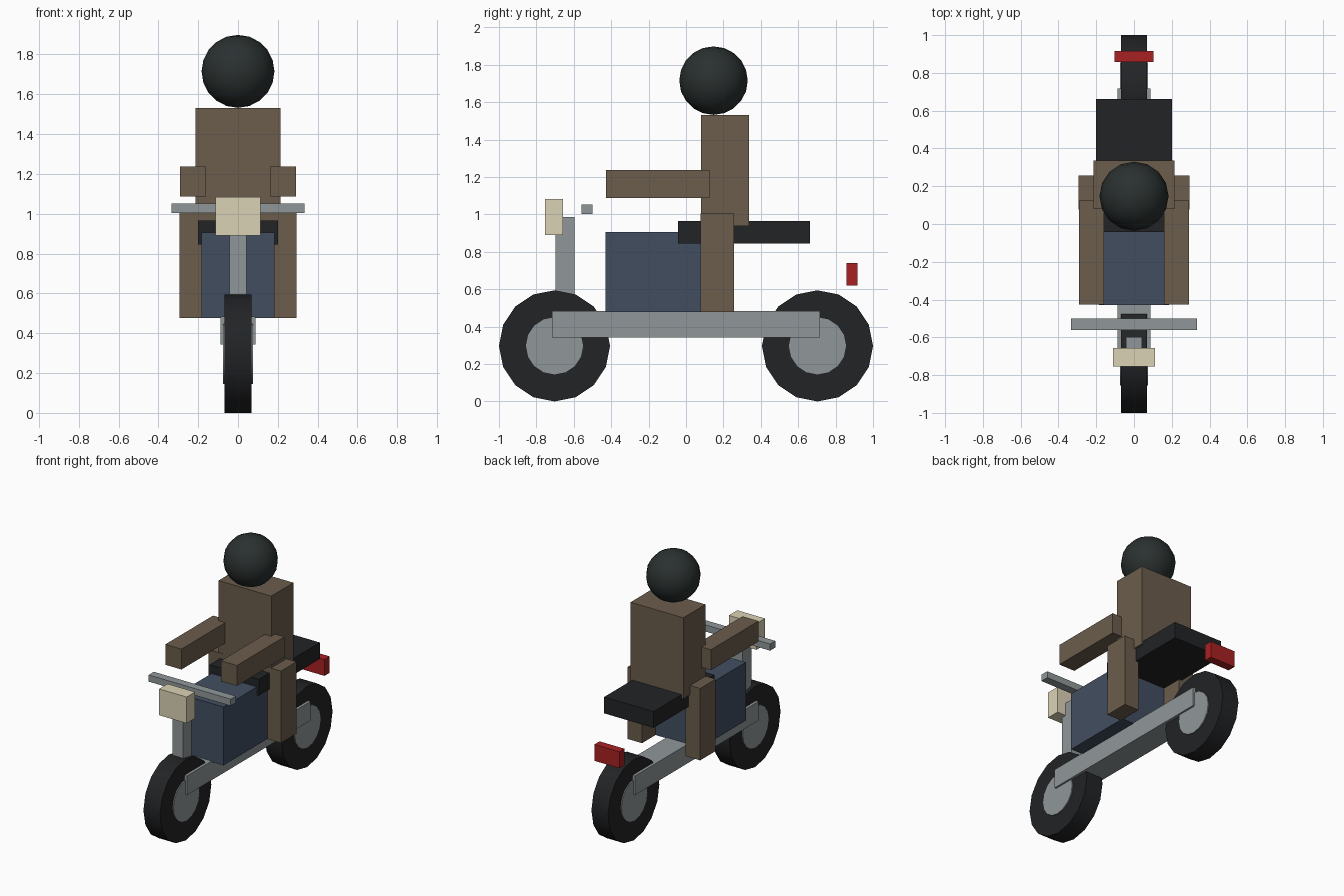
import bpy
import math

if "Cube" in bpy.data.objects:
    bpy.data.objects.remove(bpy.data.objects["Cube"])


def material(name, r, g, b):
    m = bpy.data.materials.new(name)
    m.diffuse_color = (r, g, b, 1)
    m.use_nodes = True
    m.node_tree.nodes["Principled BSDF"].inputs["Base Color"].default_value = m.diffuse_color
    return m


RUBBER = material("rubber", 0.016, 0.017, 0.019)
HELMET = material("helmet_shell", 0.023, 0.030, 0.029)
BROWN = material("brown_cloth", 0.147, 0.109, 0.072)
BLUE = material("blue_paint", 0.053, 0.076, 0.117)
CREAM = material("cream_glass", 0.71, 0.65, 0.46)
RED = material("red_glass", 0.40, 0.015, 0.017)
STEEL = material("steel", 0.28, 0.31, 0.32)


def finish(name, mat, smooth=False):
    ob = bpy.context.object
    ob.name = name
    ob.data.materials.append(mat)
    if smooth:
        bpy.ops.object.shade_smooth_by_angle(angle=math.radians(30))
    return ob


def box(name, xs, ys, zs, mat):
    """Box from (min, max) ranges on each axis."""
    spans = (xs, ys, zs)
    bpy.ops.mesh.primitive_cube_add(size=1, location=[(a + b) / 2 for a, b in spans])
    ob = finish(name, mat)
    for v in ob.data.vertices:
        for i, (a, b) in enumerate(spans):
            v.co[i] *= b - a
    return ob


def disc(name, y, radius, width, mat):
    """Cylinder lying along x at axle height."""
    bpy.ops.mesh.primitive_cylinder_add(vertices=16, radius=radius, depth=width,
                                        location=(0, y, 0.297),
                                        rotation=(0, math.pi / 2, 0))
    return finish(name, mat, True)


# Wheels
for label, y in (("front", -0.703), ("rear", 0.703)):
    disc(label + "_tyre", y, 0.297, 0.135, RUBBER)
    disc(label + "_hub", y, 0.153, 0.15, STEEL)

# Bike body
box("frame_beam", (-0.088, 0.088), (-0.717, 0.717), (0.343, 0.483), STEEL)
box("body_block", (-0.184, 0.184), (-0.43, 0.10), (0.477, 0.905), BLUE)
box("seat", (-0.2, 0.2), (-0.043, 0.663), (0.845, 0.965), RUBBER)
box("fork", (-0.042, 0.042), (-0.697, -0.597), (0.45, 0.985), STEEL)
box("handlebar", (-0.333, 0.333), (-0.56, -0.50), (1.003, 1.052), STEEL)
box("headlight", (-0.112, 0.112), (-0.755, -0.657), (0.89, 1.083), CREAM)
box("tail_light", (-0.102, 0.102), (0.857, 0.917), (0.62, 0.74), RED)

# Rider
box("torso", (-0.214, 0.214), (0.08, 0.337), (0.937, 1.532), BROWN)
for side, s in (("right", 1), ("left", -1)):
    box(side + "_arm", sorted((s * 0.16, s * 0.29)), (-0.427, 0.125), (1.087, 1.237), BROWN)
    box(side + "_leg", sorted((s * 0.177, s * 0.295)), (0.077, 0.257), (0.477, 1.005), BROWN)

bpy.ops.mesh.primitive_uv_sphere_add(segments=16, ring_count=10, radius=0.183,
                                     location=(0, 0.147, 1.715))
finish("helmet", HELMET, True)
